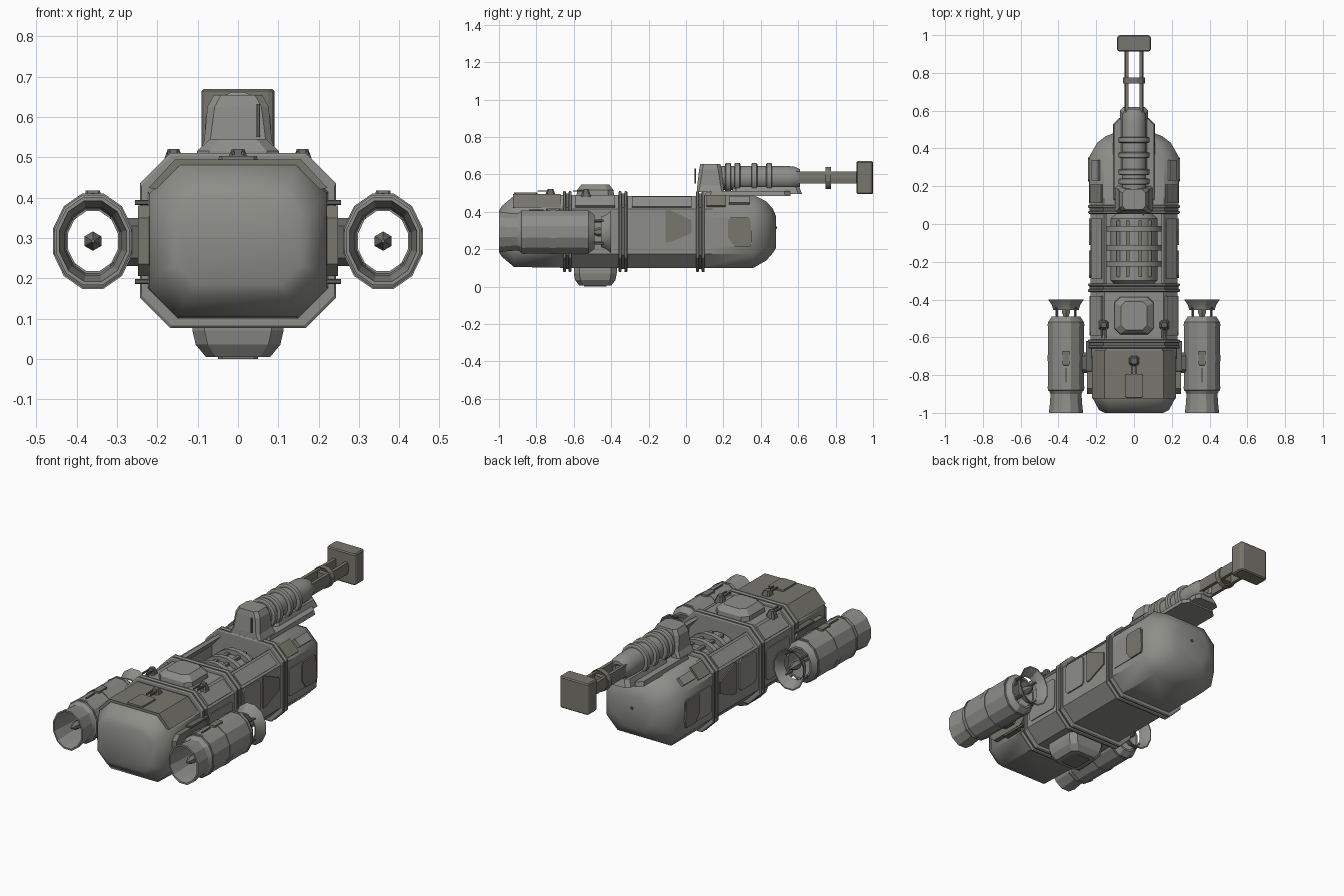
import bpy, bmesh, math
from mathutils import Vector

cube = bpy.data.objects.get("Cube")
if cube:
    bpy.data.objects.remove(cube, do_unlink=True)


def material(name, rgb):
    m = bpy.data.materials.new(name)
    m.use_nodes = True
    m.diffuse_color = (*rgb, 1)
    m.node_tree.nodes["Principled BSDF"].inputs["Base Color"].default_value = (*rgb, 1)
    return m


HULL = material("hull grey", (0.27, 0.27, 0.25))
WARM = material("warm grey", (0.19, 0.185, 0.155))
DARK = material("dark grey", (0.13, 0.13, 0.12))


def finish(name, bm, mat, smooth=0):
    bmesh.ops.recalc_face_normals(bm, faces=bm.faces)
    mesh = bpy.data.meshes.new(name)
    bm.to_mesh(mesh)
    bm.free()
    mesh.materials.append(mat)
    ob = bpy.data.objects.new(name, mesh)
    bpy.context.collection.objects.link(ob)
    if smooth:
        bpy.ops.object.select_all(action="DESELECT")
        ob.select_set(True)
        bpy.context.view_layer.objects.active = ob
        bpy.ops.object.shade_smooth_by_angle(angle=math.radians(smooth))
    return ob


def loft(name, loops, mat, smooth=0, closed=False):
    """Skin equal-sized loops; closed joins last to first, otherwise cap."""
    bm = bmesh.new()
    rows = [[bm.verts.new(p) for p in loop] for loop in loops]
    n = len(rows[0])
    pairs = list(zip(rows, rows[1:]))
    if closed:
        pairs.append((rows[-1], rows[0]))
    else:
        bm.faces.new(rows[0])
        bm.faces.new(rows[-1])
    for a, b in pairs:
        for i in range(n):
            j = (i + 1) % n
            bm.faces.new((a[i], a[j], b[j], b[i]))
    return finish(name, bm, mat, smooth)


def prism(name, pts, offset, mat):
    off = Vector(offset)
    return loft(name, [pts, [Vector(p) + off for p in pts]], mat)


def octagon(hx, lo, hi, c):
    return [(-hx, lo + c), (-hx + c, lo), (hx - c, lo), (hx, lo + c),
            (hx, hi - c), (hx - c, hi), (-hx + c, hi), (-hx, hi - c)]


def section(y, hx, lo, hi, c=0.075):
    return [(x, y, z) for x, z in octagon(hx, lo, hi, c)]


def block(name, x, y, levels, mat):
    """Corner-cut block stacked upward from (z, half x, half y, cut) levels."""
    return loft(name, [[(x + a, y + b, z) for a, b in octagon(hx, -hy, hy, c)]
                       for z, hx, hy, c in levels], mat)


def lathe(name, x, z, profile, mat, n=12, sx=1.0, sz=1.0, closed=False, smooth=25):
    """Revolve a (y, radius) profile around an axis parallel to y."""
    turn = [math.tau * (i + 0.5) / n for i in range(n)]
    loops = [[(x + r * sx * math.cos(t), y, z + r * sz * math.sin(t)) for t in turn]
             for y, r in profile]
    return loft(name, loops, mat, smooth, closed)


# Main hull sections
loft("nose_hull", [section(-1, .155, .185, .405, .05), section(-.985, .185, .16, .43, .06),
                   section(-.92, .22, .105, .485), section(-.64, .225, .1, .49)], HULL, 40)
loft("forward_hull", [section(-.63, .23, .1, .49), section(-.34, .23, .1, .49)], HULL)
loft("rear_hull", [section(.07, .235, .1, .49), section(.36, .235, .1, .49),
                   section(.43, .195, .14, .455, .07), section(.465, .15, .18, .415, .06),
                   section(.48, .11, .205, .38, .05)], HULL, 40)

# Open cargo trough
half = [(.155, .1), (.23, .175), (.23, .415), (.16, .485), (.145, .475), (.2, .41), (.2, .2)]
trough = half + [(-x, z) for x, z in reversed(half)]
prism("cargo_trough", [(x, -.335, z) for x, z in trough], (0, .41, 0), HULL)

# Seal rings between the sections
for k, yc in enumerate((-.635, -.337, .077)):
    loft(f"seal_core_{k}", [section(yc - .022, .236, .093, .497),
                            section(yc + .022, .236, .093, .497)], DARK)
    for d in (-.015, .015):
        loft(f"seal_ring_{k}", [section(yc + d - .008, .239, .082, .505),
                                section(yc + d - .004, .243, .077, .511),
                                section(yc + d + .004, .243, .077, .511),
                                section(yc + d + .008, .239, .082, .505)], HULL)

# Tank carried in the trough
lathe("cargo_tank", 0, .32, [(-.33, .09), (-.3, .125), (.03, .125), (.06, .09)], HULL, 20)
for y in (-.21, -.125, -.025):
    lathe("tank_band", 0, .32, [(y - .014, .152), (y + .014, .152)], HULL, 20)
for a in (50, 75, 105, 130):
    t = math.radians(a)
    block("tank_rail", .13 * math.cos(t), -.13,
          [(.3 + .13 * math.sin(t), .01, .15, .003), (.325 + .13 * math.sin(t), .01, .15, .003)], WARM)

# Nose roof panel and its fittings
roof = [(.222, .424), (.156, .495), (.15, .47), (.2, .42)]
roof = roof[:2] + [(-x, z) for x, z in reversed(roof[:2])] + \
    [(-x, z) for x, z in reversed(roof[2:])][::-1] + roof[2:]
roof = [(.222, .424), (.156, .495), (-.156, .495), (-.222, .424), (-.2, .42), (-.15, .475),
        (.15, .475), (.2, .42)]
prism("nose_roof_panel", [(x, -.925, z) for x, z in roof], (0, .255, 0), WARM)
block("nose_hatch", 0, -.857, [(.485, .05, .065, .008), (.503, .047, .062, .008)], WARM)


def sensor(x, y, size):
    block("sensor_base", x, y, [(.48, .028 * size, .028 * size, .01),
                                (.505, .02 * size, .02 * size, .008),
                                (.521, .014 * size, .014 * size, .006)], DARK)
    for d in (-.012, .012):
        block("sensor_probe", x + d, y - .035, [(.507, .004, .035, .001),
                                                (.514, .004, .035, .001)], DARK)


sensor(0, -.725, 1.1)
for s in (-1, 1):
    sensor(s * .16, -.535, 1)

# Roof and belly hatches
block("roof_hatch", 0, -.485, [(.48, .105, .1, .03), (.515, .102, .098, .03),
                               (.545, .07, .075, .025)], HULL)
block("belly_pod", 0, -.485, [(.005, .08, .085, .025), (.035, .105, .108, .03),
                              (.07, .113, .115, .03), (.11, .113, .115, .03)], HULL)
block("belly_plate", 0, -.485, [(0, .05, .06, .01), (.01, .05, .06, .01)], WARM)


def side_panel(name, s, yz, x, depth, mat):
    prism(name, [(s * x, y, z) for y, z in yz], (s * depth, 0, 0), mat)


def cut_rect(y0, y1, z0, z1, c=.015):
    m = (y0 + y1) / 2
    return [(m + y, z) for y, z in octagon((y1 - y0) / 2, z0, z1, c)]


def chamfer_panel(name, s, y0, y1, t0, t1, height, mat):
    """Plate lying on the sloped roof edge between fractions t0 and t1."""
    pts = [(s * (.157 + .075 * t), y, .487 - .075 * t)
           for y, t in ((y0, t0), (y1, t0), (y1, t1), (y0, t1))]
    prism(name, pts, (s * height, 0, height), mat)


for s in (-1, 1):
    # Flank panels
    side_panel("cargo_door", s, cut_rect(-.285, -.14, .235, .41), .225, .013, HULL)
    side_panel("arrow_panel", s, [(-.11, .235), (-.09, .235), (.03, .285), (.03, .355),
                                  (-.09, .41), (-.11, .41)], .225, .012, WARM)
    side_panel("rear_door", s, cut_rect(.11, .35, .215, .37, .012), .23, .009, HULL)
    side_panel("rear_door_inset", s, [(.225, .26), (.26, .215), (.345, .215), (.352, .25),
                                      (.345, .36), (.33, .37), (.235, .37), (.225, .35)],
               .235, .009, WARM)
    side_panel("forward_door", s, cut_rect(-.59, -.38, .2, .38), .225, .01, HULL)

    # Panels on the sloped roof edges
    chamfer_panel("rear_edge_panel", s, .11, .21, .1, .85, .01, WARM)
    chamfer_panel("rear_edge_capsule", s, .23, .34, .25, .7, .016, HULL)
    chamfer_panel("forward_edge_panel", s, -.59, -.38, .1, .85, .009, HULL)
    chamfer_panel("cargo_edge_panel", s, -.29, .03, .15, .85, .005, HULL)

    # Engine pylon
    side_panel("pylon_pad", s, cut_rect(-.9, -.62, .205, .38, .03), .215, .033, WARM)
    side_panel("pylon_arm", s, cut_rect(-.79, -.68, .23, .35, .02), .23, .045, DARK)
    for z in (.192, .388):
        side_panel("pylon_lug", s, cut_rect(-.78, -.62, z - .006, z + .006, .002),
                   .22, .035, DARK)

    # Hollow engine shell, elliptical in section
    ex, ez = s * .36, .292
    shape = dict(sx=1.0, sz=1.2, closed=True)
    lathe("engine_shell", ex, ez, [
        (-1, .094), (-.95, .088), (-.9, .085), (-.885, .092), (-.88, .099), (-.52, .099),
        (-.49, .078), (-.49, .068), (-.53, .072), (-.9, .072), (-1, .086)], HULL, **shape)
    lathe("engine_bell", ex, ez, [(-.455, .07), (-.43, .077), (-.4, .098), (-.4, .092),
                                  (-.43, .07), (-.455, .064)], HULL, **shape)
    for y, w in ((-.71, .016), (-.865, .006), (-.535, .006)):
        lathe("engine_band", ex, ez, [(y - w, .095), (y - w, .102), (y + w, .102),
                                      (y + w, .095)], HULL, **shape)
    # Bell struts
    for a in (0, 90, 180, 270):
        t = math.radians(a + 45)
        lathe("bell_strut", ex + .07 * math.cos(t), ez + .084 * math.sin(t),
              [(-.5, .008), (-.44, .008)], DARK, 6)
    # Engine core spindle
    lathe("engine_core", ex, ez, [(-.97, .004), (-.93, .024), (-.9, .024), (-.86, .012),
                                  (-.5, .012), (-.47, .024), (-.45, .024), (-.41, .004)],
          WARM, 6)
    # Clamp and fin on top of the pod
    block("engine_clamp", ex, -.71, [(.39, .02, .04, .005), (.417, .018, .037, .005)], WARM)
    block("engine_fin", ex, -.8, [(.39, .005, .04, .001), (.412, .004, .038, .001)], DARK)

# Gun mount
block("gun_base", 0, .33, [(.485, .11, .23, .03), (.51, .105, .225, .03)], HULL)
block("gun_cradle", 0, .43, [(.495, .075, .19, .02), (.535, .06, .175, .02)], HULL)
block("gun_housing", 0, .13, [(.505, .1, .072, .01), (.54, .084, .07, .015),
                              (.625, .076, .06, .018), (.655, .06, .054, .018)], HULL)
prism("housing_front_panel", [(-.055, .068, .54), (.055, .068, .54), (.055, .077, .62),
                              (-.055, .077, .62)], (0, -.007, 0), WARM)
block("housing_aerial", .05, .05, [(.55, .004, .004, .001), (.632, .004, .004, .001)], DARK)

# Gun body with cooling bands
GZ = .58
lathe("gun_body", 0, GZ, [(.18, .066), (.54, .066), (.58, .062), (.61, .048), (.61, .03),
                          (.6, .02)], HULL, 16)
for y in (.225, .275, .365, .445):
    lathe("gun_band", 0, GZ, [(y - .016, .076), (y - .012, .083), (y + .012, .083),
                              (y + .016, .076)], HULL, 16)

# Twin barrel rails, collar and muzzle
for s in (-1, 1):
    prism("barrel_rail", [(s * .028, .58, .55), (s * .046, .58, .55), (s * .05, .58, .58),
                          (s * .046, .58, .615), (s * .028, .58, .615)], (0, .35, 0), WARM)
lathe("barrel_collar", 0, GZ, [(.745, .055), (.745, .06), (.775, .06), (.775, .055)],
      WARM, 12, closed=True)
block("barrel_collar_bridge", 0, .76, [(.555, .05, .014, .003), (.605, .05, .014, .003)], WARM)
muzzle = block("muzzle_block", 0, .956, [(.494, .09, .044, .01), (.67, .09, .044, .01)], WARM)
bevel = muzzle.modifiers.new("soft edges", "BEVEL")
bevel.width = .006

# Tail lamp
lathe("tail_lamp", 0, .315, [(.475, .01), (.486, .006)], DARK, 8)
